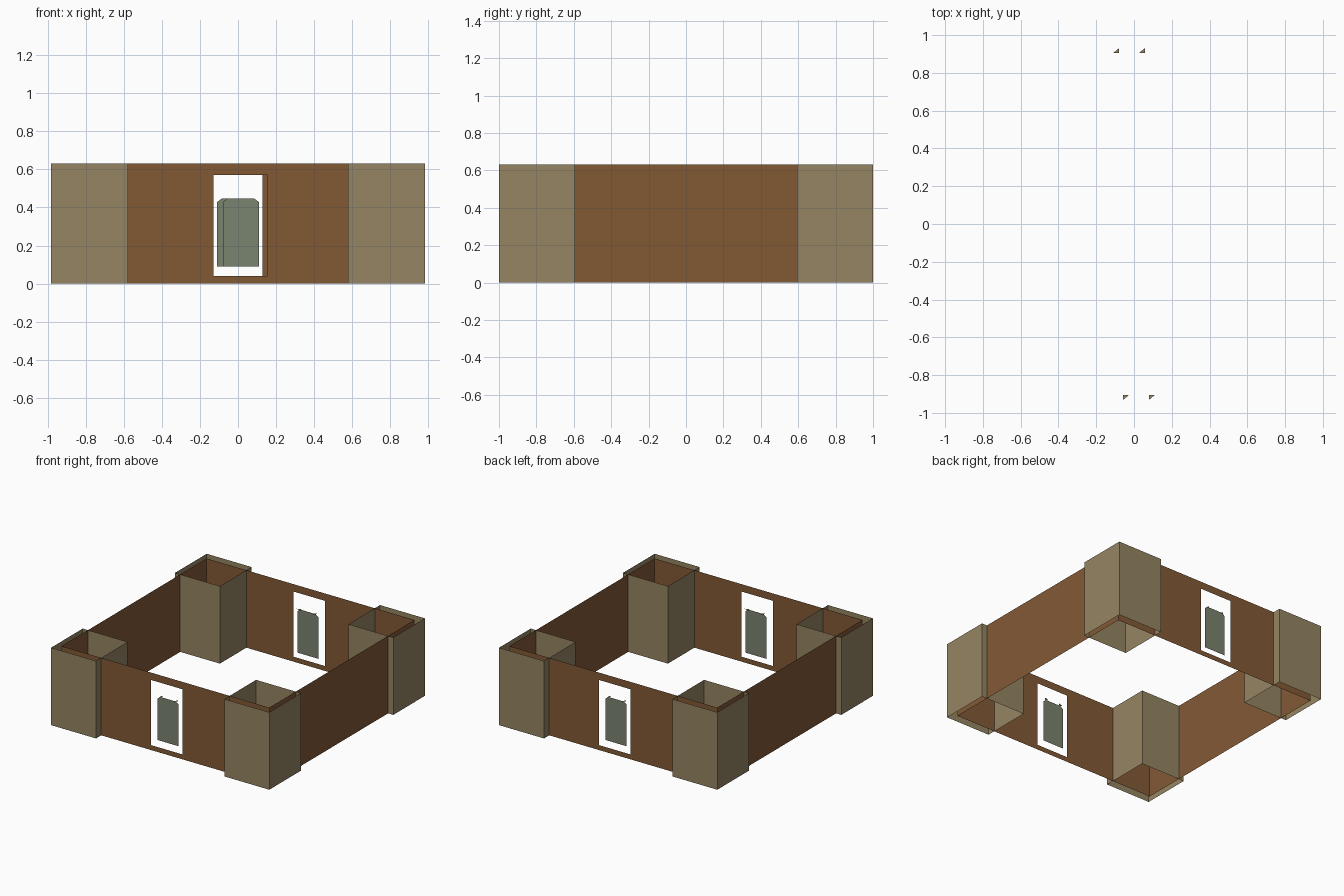
import bpy, bmesh
from mathutils import Matrix
from math import pi

if "Cube" in bpy.data.objects:
    bpy.data.objects.remove(bpy.data.objects["Cube"])

H = 0.63           # common height
WX, WY = 0.935, 0.933   # wall planes


def material(name, rgb):
    m = bpy.data.materials.new(name)
    m.diffuse_color = (*rgb, 1)
    m.use_nodes = True
    m.node_tree.nodes["Principled BSDF"].inputs["Base Color"].default_value = m.diffuse_color
    return m


TAN = material("tan stone", (0.30, 0.235, 0.125))
BROWN = material("brown wood", (0.225, 0.10, 0.036))
GREY = material("grey green door", (0.195, 0.231, 0.162))


def sheet(name, polys, mat, turn=0.0):
    """Object made of flat polygons, turned about the vertical axis."""
    bm = bmesh.new()
    for poly in polys:
        bm.faces.new([bm.verts.new(p) for p in poly])
    bmesh.ops.remove_doubles(bm, verts=bm.verts[:], dist=1e-5)
    bm.transform(Matrix.Rotation(turn, 4, 'Z'))
    me = bpy.data.meshes.new(name)
    bm.to_mesh(me)
    bm.free()
    me.materials.append(mat)
    ob = bpy.data.objects.new(name, me)
    bpy.context.collection.objects.link(ob)
    return ob


def panel(x0, x1, z0, z1, y):
    return [(x0, y, z0), (x1, y, z0), (x1, y, z1), (x0, y, z1)]


# corner towers: square tubes open at top and bottom
for sx, xn in ((-1, "left"), (1, "right")):
    for sy, yn in ((-1, "front"), (1, "back")):
        x0, x1 = sorted((sx * 0.578, sx * 0.982))
        y0, y1 = sorted((sy * 0.593, sy * 1.0))
        ring = [(x0, y0), (x1, y0), (x1, y1), (x0, y1)]
        polys = []
        for i in range(4):
            a, b = ring[i], ring[(i + 1) % 4]
            polys.append([(*a, 0), (*b, 0), (*b, H), (*a, H)])
        sheet(f"{yn}_{xn}_tower", polys, TAN)

# front wall and door; the back is the same turned half way round
L, R, B, T = -0.13, 0.155, 0.04, 0.57
for turn, side in ((0, "front"), (pi, "back")):
    sheet(f"{side}_wall", [
        panel(-WX, L, 0, H, -WY), panel(R, WX, 0, H, -WY),
        panel(L, R, 0, B, -WY), panel(L, R, T, H, -WY)], BROWN, turn)
    y = -0.92
    outline = [(-0.08, 0.09), (0.11, 0.09), (0.11, 0.428),
               (0.085, 0.447), (-0.055, 0.447), (-0.08, 0.428)]
    sheet(f"{side}_door", [[(x, y, z) for x, z in outline]], GREY, turn)
    # small sloped chips on the door top
    chips = [[(x, -0.905, 0.447), (x, -0.931, 0.447), (x + 0.032, -0.905, 0.453)]
             for x in (-0.058, 0.079)]
    sheet(f"{side}_door_chips", chips, TAN, turn)

# plain side walls
for s, side in ((-1, "left"), (1, "right")):
    sheet(f"{side}_wall", [[(s * WX, -WY, 0), (s * WX, WY, 0),
                            (s * WX, WY, H), (s * WX, -WY, H)]], BROWN)
